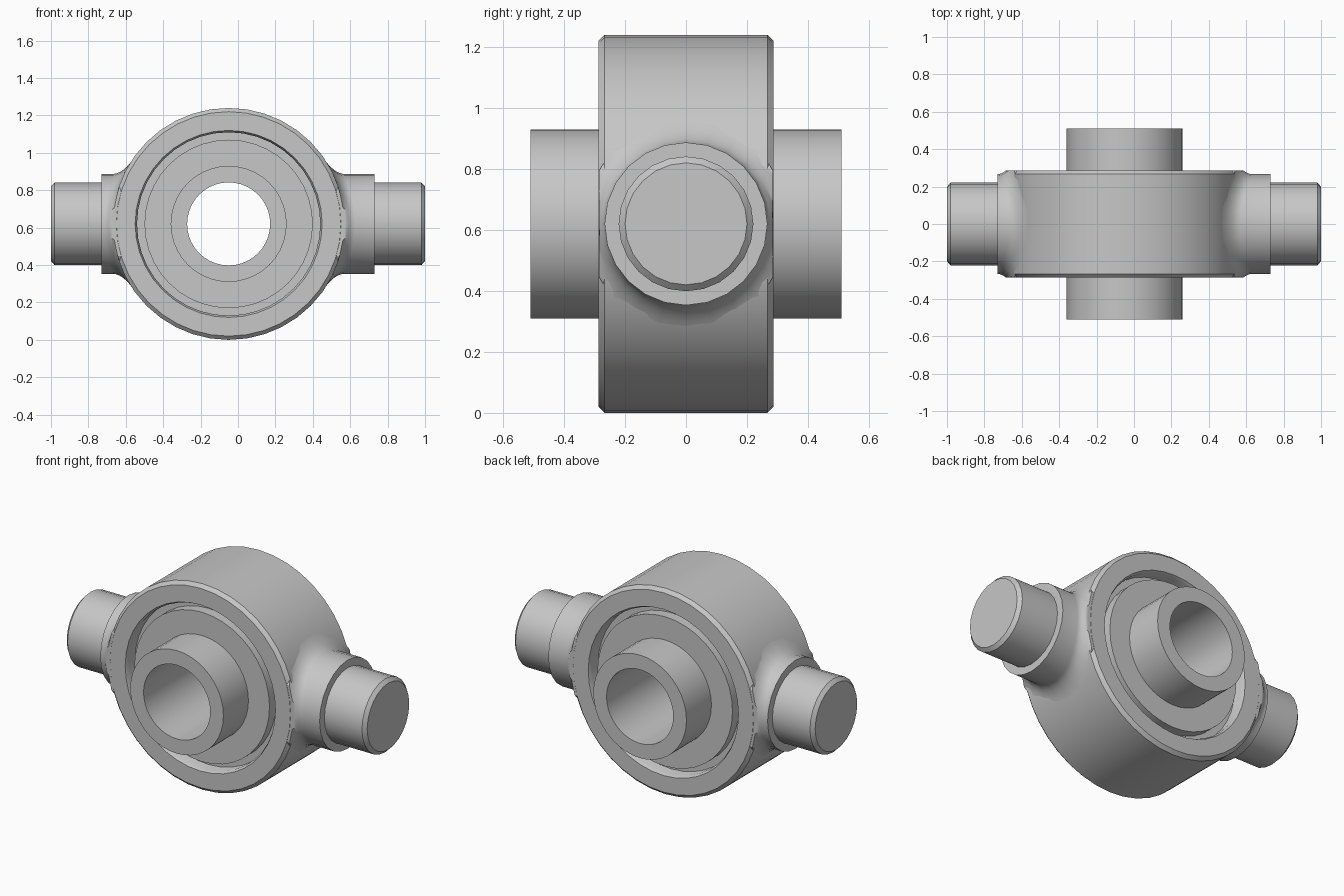
import bpy, bmesh, math

cube = bpy.data.objects.get("Cube")
if cube:
    bpy.data.objects.remove(cube, do_unlink=True)

CX, CZ = -0.05, 0.62      # axis of the ring
RING_R, RING_Y = 0.62, 0.287

steel = bpy.data.materials.new("grey_steel")
steel.use_nodes = True
GREY = (0.57, 0.57, 0.57, 1)
steel.diffuse_color = GREY
steel.node_tree.nodes["Principled BSDF"].inputs["Base Color"].default_value = GREY


def finish(name, bm):
    bmesh.ops.remove_doubles(bm, verts=bm.verts, dist=1e-5)
    bmesh.ops.recalc_face_normals(bm, faces=bm.faces)
    mesh = bpy.data.meshes.new(name)
    bm.to_mesh(mesh)
    bm.free()
    mesh.materials.append(steel)
    obj = bpy.data.objects.new(name, mesh)
    bpy.context.collection.objects.link(obj)
    bpy.ops.object.select_all(action='DESELECT')
    obj.select_set(True)
    bpy.context.view_layer.objects.active = obj
    bpy.ops.object.shade_smooth_by_angle(angle=math.radians(28))


def bridge(bm, loops):
    for a, b in zip(loops, loops[1:]):
        n = len(a)
        for i in range(n):
            j = (i + 1) % n
            bm.faces.new((a[i], a[j], b[j], b[i]))


def lathe_y(name, profile, segments=40):
    """Spin a closed (radius, y) outline around the ring axis."""
    bm = bmesh.new()
    loops = []
    for r, y in profile + profile[:1]:
        loops.append([bm.verts.new((CX + r * math.cos(t), y, CZ + r * math.sin(t)))
                      for t in (math.tau * i / segments for i in range(segments))])
    bridge(bm, loops)
    finish(name, bm)


def mirrored(half):
    """Complete an outline given for y > 0."""
    return half + [(r, -y) for r, y in reversed(half)]


# Outer ring with chamfered rims
lathe_y("outer_ring", mirrored([(0.49, RING_Y - 0.02), (0.5, RING_Y),
                                (0.60, RING_Y), (RING_R, RING_Y - 0.02)]))

# Bearing core: near-flush disc with a narrow groove inside the ring
lathe_y("bearing_core", mirrored([(0.26, 0.272), (0.45, 0.272), (0.45, 0.21), (0.495, 0.21)]))

# Hollow hub through the core
lathe_y("hub_sleeve", mirrored([(0.222, 0), (0.222, 0.51), (0.31, 0.51)]))


# Trunnions: flared collar that blends into the ring, then a chamfered pin
def trunnion(name, side, segments=24):
    bm = bmesh.new()
    angles = [math.tau * i / segments for i in range(segments)]
    steps = 6
    # root loop sunk into the ring, then a quarter-round fillet
    flare = [(0.345, -0.04)]
    for k in range(steps + 1):
        phi = math.pi / 2 * (1 - k / steps)
        flare.append((0.267 + 0.078 * (1 - math.cos(phi)),
                      0.06 * (1 - math.sin(phi)) - 0.003))
    loops = []
    for r, lift in flare:
        loop = []
        for a in angles:
            y = max(0.001 - RING_Y, min(RING_Y - 0.001, r * math.cos(a)))
            z = r * math.sin(a)
            x = CX * side + math.sqrt(RING_R ** 2 - z * z) + lift
            loop.append(bm.verts.new((side * min(x, 0.728), y, CZ + z)))
        loops.append(loop)
    for x, r in ((0.73, 0.267), (0.73, 0.221), (0.98, 0.221), (1.0, 0.2)):
        loops.append([bm.verts.new((side * x, r * math.cos(a), CZ + r * math.sin(a)))
                      for a in angles])
    bridge(bm, loops)
    bm.faces.new(loops[-1])
    finish(name, bm)


trunnion("left_trunnion", 1)
trunnion("right_trunnion", -1)
